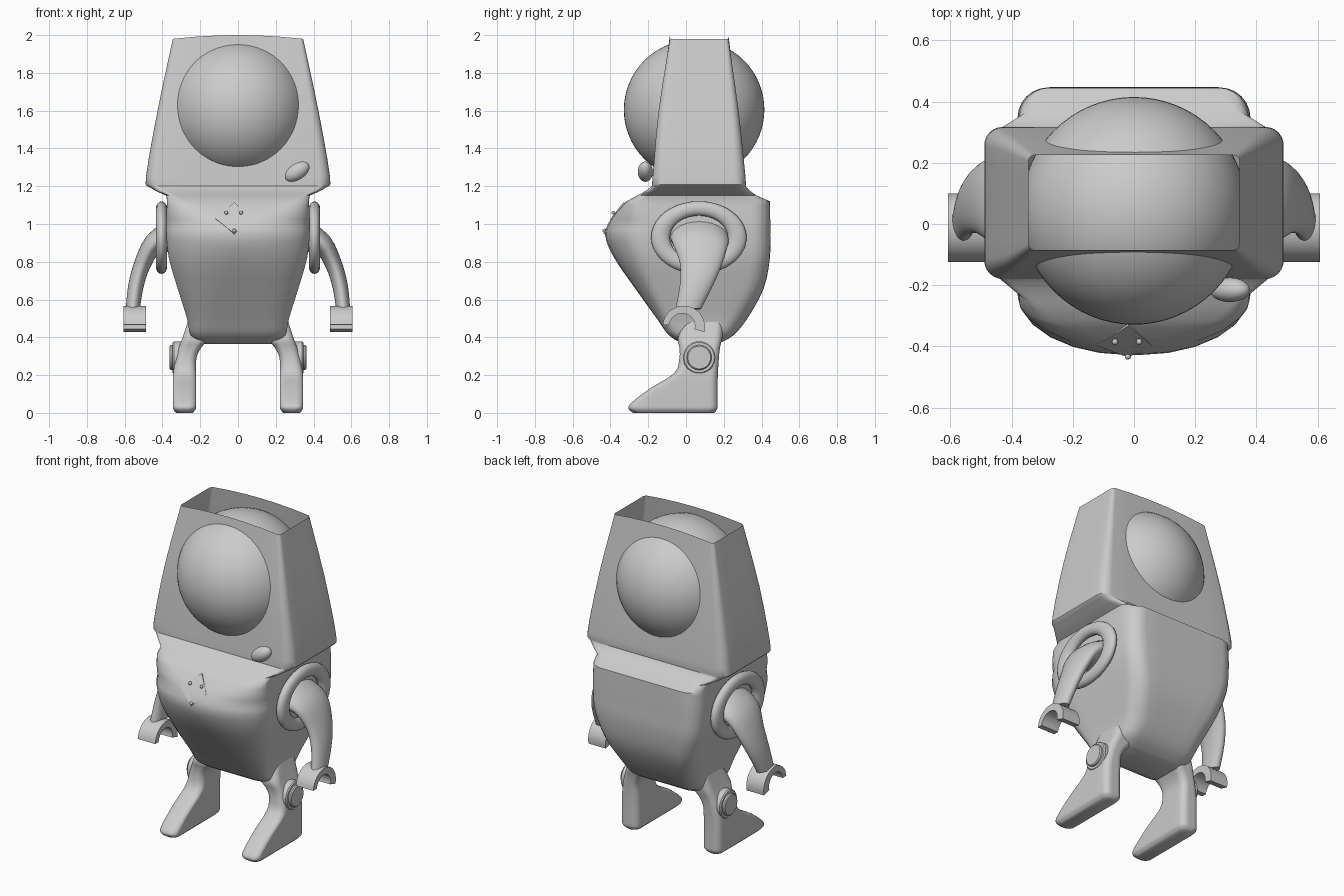
import bpy, bmesh, math
from mathutils import Vector

if "Cube" in bpy.data.objects:
    bpy.data.objects.remove(bpy.data.objects["Cube"])

grey = bpy.data.materials.new("plain grey")
grey.diffuse_color = (0.6, 0.6, 0.6, 1)
grey.use_nodes = True
grey.node_tree.nodes["Principled BSDF"].inputs["Base Color"].default_value = grey.diffuse_color


def finish(obj, angle=40):
    obj.data.materials.clear()
    obj.data.materials.append(grey)
    bpy.ops.object.select_all(action='DESELECT')
    obj.select_set(True)
    bpy.context.view_layer.objects.active = obj
    bpy.ops.object.shade_smooth_by_angle(angle=math.radians(angle))
    return obj


def make(name, bm, angle=40):
    bmesh.ops.recalc_face_normals(bm, faces=bm.faces[:])
    me = bpy.data.meshes.new(name)
    bm.to_mesh(me)
    bm.free()
    obj = bpy.data.objects.new(name, me)
    bpy.context.collection.objects.link(obj)
    return finish(obj, angle)


def loft(name, rings, cap_start=True, cap_end=True, angle=40):
    bm = bmesh.new()
    rows = [[bm.verts.new(p) for p in r] for r in rings]
    n = len(rows[0])
    for a, b in zip(rows, rows[1:]):
        for i in range(n):
            bm.faces.new((a[i], a[(i + 1) % n], b[(i + 1) % n], b[i]))
    if cap_start:
        bm.faces.new(rows[0])
    if cap_end:
        bm.faces.new(rows[-1])
    return make(name, bm, angle)


def smooth_rows(keys, steps=3):
    """Catmull-Rom interpolation of key sections."""
    out = []
    for i in range(len(keys) - 1):
        four = keys[max(i - 1, 0)], keys[i], keys[i + 1], keys[min(i + 2, len(keys) - 1)]
        for k in range(steps):
            t = k / steps
            out.append(tuple(b + t * ((c - a) + t * (2 * a - 5 * b + 4 * c - d
                             + t * (3 * b - a - 3 * c + d))) / 2 for a, b, c, d in zip(*four)))
    return out + [keys[-1]]


def ring(z, x0, x1, yf, yb, fx, fy, bc, arch=0.0, s=1):
    """Rounded rectangle; fx, fy are the front corner radii, bc the back one."""
    cx, hx = (x0 + x1) / 2, (x1 - x0) / 2
    corners = ((hx - fx, yf + fy, fx, fy), (hx - bc, yb - bc, bc, bc),
               (bc - hx, yb - bc, bc, bc), (fx - hx, yf + fy, fx, fy))
    pts = []
    for q, (px, py, rx, ry) in enumerate(corners):
        angles = [math.radians(90 * q - 90 + 15 * k) for k in range(7)]
        arc = [Vector((cx + px + rx * math.cos(a), py + ry * math.sin(a), z)) for a in angles]
        if pts:
            last = pts[-1]
            pts += [last.lerp(arc[0], k / 6) for k in range(1, 6)]
        pts += arc
    last, first = pts[-1], pts[0]
    pts += [last.lerp(first, k / 6) for k in range(1, 6)]
    for p in pts:
        p.z += arch * (1 - ((p.x - cx) / hx) ** 2)
        p.x *= s
    return pts


def ellipsoid(name, loc, scale, tilt=0, seg=32):
    bpy.ops.mesh.primitive_uv_sphere_add(segments=seg, ring_count=seg // 2, radius=1,
                                         location=loc, rotation=(0, math.radians(tilt), 0))
    obj = bpy.context.object
    obj.name = name
    obj.scale = scale
    return finish(obj)


# Head shell (open at the top) flowing into the body: z, half width, front y, back y
head = [(1.98, .345, -.085, .225), (1.6, .426, -.145, .278), (1.25, .487, -.177, .315),
        (1.195, .468, -.187, .32), (1.15, .38, -.26, .375)]
body = [(1.12, .375, -.315, .445), (1.03, .38, -.395, .446), (.94, .379, -.428, .446),
        (.82, .366, -.38, .444), (.66, .32, -.27, .412), (.5, .27, -.155, .325),
        (.41, .25, -.09, .25), (.365, .19, -.015, .17)]
rings = []
for z, h, f, b in smooth_rows(head):
    c = min(.06, .02 + .055 * (1.98 - z))
    rings.append(ring(z, -h, h, f, b, c, c, c, .02 if z > 1.97 else 0))
for z, h, f, b in smooth_rows(body):
    # the belly is roundest at mid height
    fx = h * min(.95, .3 + 5.4 * (1.12 - z), .35 + 1.2 * (z - .39))
    rings.append(ring(z, -h, h, f, b, fx, .55 * fx, min(.1, .25 * (b - f))))
loft("head_and_body", rings, cap_start=False)

# Big ball window poking out front and back of the head
ellipsoid("window_ball", (0, .043, 1.605), (.37, .372, .37), seg=64)
# Small oval lamp below the window
ellipsoid("oval_lamp", (.313, -.215, 1.277), (.073, .04, .043), -33)

# Chest plate with three rivets
bm = bmesh.new()
corners = [Vector(p) for p in ((-.12, -.397, 1.03), (-.018, -.332, 1.115),
                               (.058, -.397, 1.03), (-.02, -.436, .95))]
outer = [bm.verts.new(p) for p in corners]
inner = [bm.verts.new(p + Vector((0, .06, -.04))) for p in corners]
bm.faces.new(outer[:3])
bm.faces.new((outer[0], outer[2], outer[3]))
for i in range(4):
    j = (i + 1) % 4
    bm.faces.new((outer[i], outer[j], inner[j], inner[i]))
make("chest_plate", bm, 20)
for p in ((-.062, -.385, 1.06), (.017, -.385, 1.06), (-.02, -.433, .965)):
    ellipsoid("rivet", p, (.01, .01, .01), seg=12)

# Leg with foot: z, inner x, outer x, front y, back y
leg = [(.5, .17, .26, 0, .2), (.4, .157, .293, -.042, .192), (.345, .195, .314, -.035, .18),
       (.29, .22, .33, -.035, .174), (.21, .222, .343, -.062, .169),
       (.13, .222, .345, -.19, .167), (.05, .222, .345, -.293, .167),
       (.02, .224, .343, -.303, .165), (0, .24, .327, -.28, .15)]
# Arm: x, z, in-plane radius, y centre, y radius
arm = [(.36, .93, .085, .07, .155), (.445, .897, .056, .077, .147),
       (.505, .79, .045, .08, .112), (.54, .675, .041, .055, .088), (.557, .55, .037, .012, .068)]

for side, s in (("right", 1), ("left", -1)):
    loft(side + "_leg", [ring(z, a, b, f, k, .04, .04, .04, 0, s)
                         for z, a, b, f, k in smooth_rows(leg)], angle=50)

    # Knee disc in two steps
    for name, rad, x1 in (("knee_disc", .086, .346), ("knee_cap", .066, .362)):
        prof = [(.28, rad), (x1 - .006, rad), (x1, rad - .006)]
        turn = [k * math.tau / 32 for k in range(32)]
        loft(side + "_" + name,
             [[Vector((s * x, .07 + q * math.cos(t), .293 + q * math.sin(t))) for t in turn]
              for x, q in prof])

    # Shoulder ring
    bpy.ops.mesh.primitive_torus_add(major_radius=.203, minor_radius=.05, major_segments=40,
                                     minor_segments=14, location=(s * .405, .068, .928),
                                     rotation=(0, math.pi / 2, 0))
    torus = bpy.context.object
    torus.name = side + "_shoulder_ring"
    torus.scale = (.76, 1, .6)
    finish(torus)

    # Arm tube
    rows, rings = smooth_rows(arm), []
    for i, (x, z, rn, yc, ry) in enumerate(rows):
        a, b = rows[max(i - 1, 0)], rows[min(i + 1, len(rows) - 1)]
        d = Vector((b[0] - a[0], b[1] - a[1])).normalized()
        rings.append([Vector((s * (x - d.y * rn * math.sin(u)), yc + ry * math.cos(u),
                              z + d.x * rn * math.sin(u)))
                      for u in [k * math.tau / 28 for k in range(28)]])
    loft(side + "_arm", rings, angle=60)

    # Gripper hand: crescent arc open below, straight across x
    hand = []
    for k in range(19):
        t = math.radians(-14 + 188 * k / 18)
        q = .062 + .012 * k / 18
        out = (-.012 + .112 * math.cos(t), .455 + .112 * math.sin(t))
        inn = (-.016 + q * math.cos(t), .458 + q * math.sin(t))
        hand.append([Vector((s * x, p[0], p[1])) for x, p in
                     ((.487, out), (.607, out), (.607, inn), (.487, inn))])
    loft(side + "_gripper", hand)
